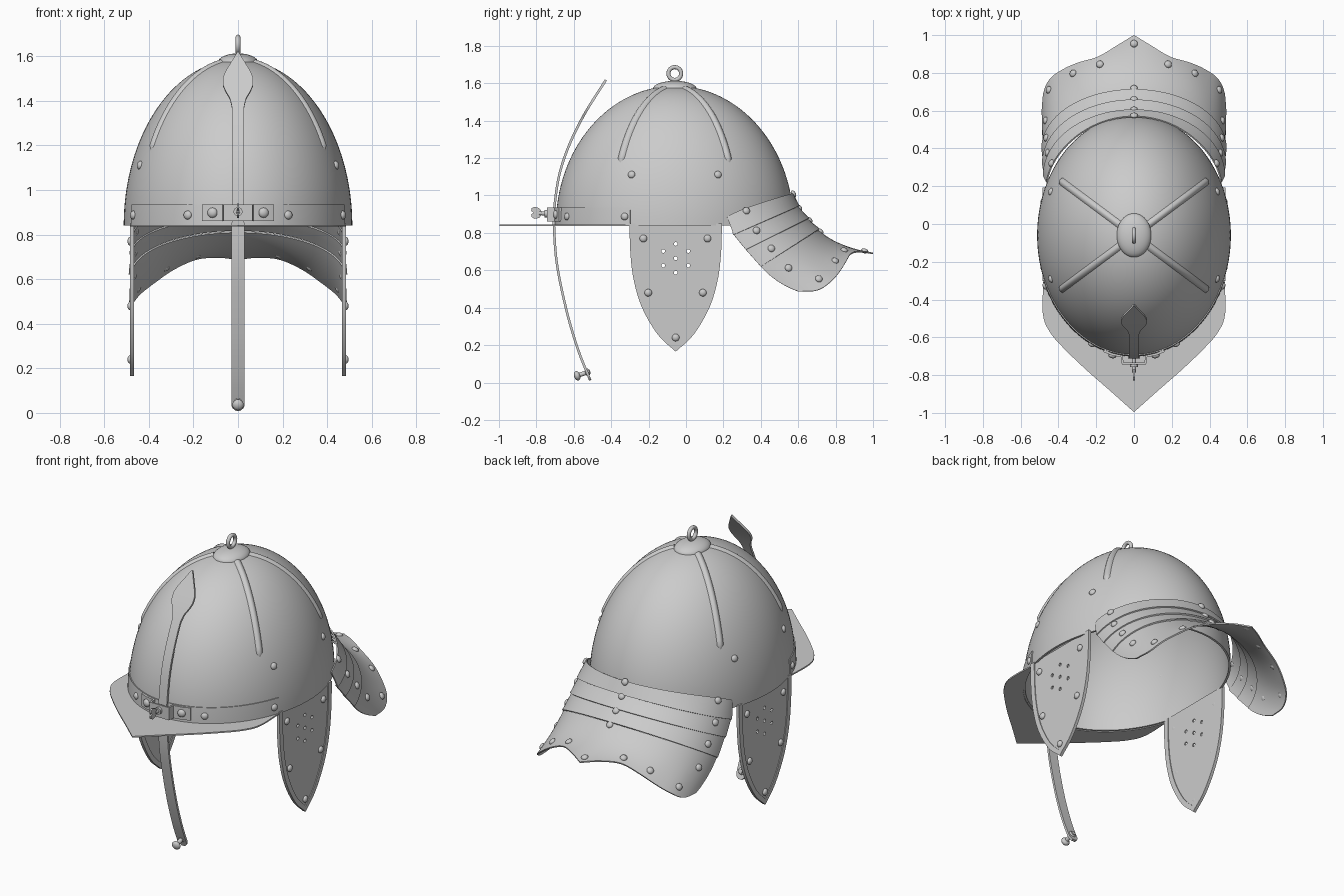
import bpy, bmesh
from math import sin, cos, pi, radians, sqrt
from mathutils import Vector as V, Matrix
from mathutils.bvhtree import BVHTree

if "Cube" in bpy.data.objects:
    bpy.data.objects.remove(bpy.data.objects["Cube"])

CY, RX, RY, Z0, H = -0.06, 0.507, 0.63, 0.84, 0.74   # skull ellipsoid


def new_obj(name, verts, faces, thick=0):
    me = bpy.data.meshes.new(name)
    me.from_pydata([tuple(v) for v in verts], [], faces)
    bm = bmesh.new()
    bm.from_mesh(me)
    bmesh.ops.remove_doubles(bm, verts=bm.verts, dist=1e-5)
    bmesh.ops.recalc_face_normals(bm, faces=bm.faces)
    bm.to_mesh(me)
    bm.free()
    ob = bpy.data.objects.new(name, me)
    bpy.context.collection.objects.link(ob)
    if thick:
        m = ob.modifiers.new("thickness", 'SOLIDIFY')
        m.thickness, m.offset = thick, 0
    return ob


def grid(name, rows, thick=0):
    n = len(rows[0])
    faces = [(r * n + c, r * n + c + 1, (r + 1) * n + c + 1, (r + 1) * n + c)
             for r in range(len(rows) - 1) for c in range(n - 1)]
    verts = [p for r in rows for p in r]
    return new_obj(name, verts, faces, thick), verts, faces


def smooth(pts, n):
    """n + 1 samples of a Catmull-Rom curve through pts."""
    p = [V(q) for q in pts]
    p = [2 * p[0] - p[1]] + p + [2 * p[-1] - p[-2]]
    out = []
    for k in range(n + 1):
        u = k / n * (len(pts) - 1)
        i = min(int(u), len(pts) - 2)
        t = u - i
        a, b, c, d = p[i:i + 4]
        out.append(0.5 * (2 * b + (c - a) * t + (2 * a - 5 * b + 4 * c - d) * t * t
                          + (3 * b - a - 3 * c + d) * t ** 3))
    return out


def plate(name, outline, x, thick):
    """Flat plate in the yz plane."""
    return new_obj(name, [(x, y, z) for y, z in outline], [list(range(len(outline)))], thick)


def skull(phi, e, off=0.0):
    n = V((cos(e) * cos(phi) / RX, cos(e) * sin(phi) / RY, sin(e) / H)).normalized()
    return V((RX * cos(e) * cos(phi), CY + RY * cos(e) * sin(phi), Z0 + H * sin(e))) + n * off, n


def elev(z):
    s = (z - Z0) / H
    return V((sqrt(1 - s * s), s)).angle_signed(V((1, 0)))


rivet_bm = bmesh.new()


def rivet(p, n, r=0.02):
    m = Matrix.Translation(p) @ V(n).to_track_quat('Z', 'Y').to_matrix().to_4x4() @ Matrix.Diagonal((1, 1, 0.65, 1))
    bmesh.ops.create_uvsphere(rivet_bm, u_segments=14, v_segments=8, radius=r, matrix=m)


# skull
grid("skull", [[skull(2 * pi * c / 96, pi / 2 * r / 32)[0] for c in range(97)] for r in range(33)], 0.012)

# raised ribs and upper rivets, four of each
for k, (sx, sy) in enumerate([(1, 1), (1, -1), (-1, 1), (-1, -1)]):
    phi = V((1, 0)).angle_signed(V((sx * cos(radians(31)), -sy * sin(radians(31)))))
    t = V((-RX * sin(phi), RY * cos(phi), 0)).normalized()
    rows = []
    for r in range(25):
        u = r / 24
        w = 0.021 * min(1, sqrt(max(0, 1 - ((u - 0.95) / 0.05) ** 2)) if u > 0.95 else 1)
        p, n = skull(phi, radians(80 - 53.5 * u), 0.004)
        rows.append([p + t * w * v / 4 + n * 0.013 * (1 - (v / 4) ** 2) * w / 0.021 for v in range(-4, 5)])
    grid(f"rib_{k}", rows)
    a = radians(23)
    phi = V((1, 0)).angle_signed(V((sx * cos(a), -sy * sin(a))))
    rivet(*skull(phi, elev(1.11), 0.006))

# crown boss and hanging ring
bm = bmesh.new()
bmesh.ops.create_uvsphere(bm, u_segments=40, v_segments=16, radius=1,
                          matrix=Matrix.Translation((0, CY, 1.57)) @ Matrix.Diagonal((0.092, 0.117, 0.043, 1)))
boss = new_obj("crown_boss", [], [])
bm.to_mesh(boss.data)
bm.free()
bpy.ops.mesh.primitive_torus_add(location=(0, CY, 1.652), rotation=(0, pi / 2, 0), major_radius=0.034,
                                 minor_radius=0.011, major_segments=32, minor_segments=12)
bpy.context.object.name = "hanging_ring"

# peak and its riveted band
arc = [radians(-158 + 136 * k / 64) for k in range(65)]
half = [(0.48, -0.29, 0), (0.482, -0.48, 0), (0.44, -0.58, 0), (0.36, -0.67, 0), (0.25, -0.775, 0), (0.13, -0.88, 0), (0, -0.996, 0)]
right = smooth(half, 32)
outer = [V((-p.x, p.y, 0)) for p in right] + right[-2::-1]
up = V((0, 0, Z0))
grid("peak", [[skull(a, 0, 0.006)[0] for a in arc], [p + up for p in outer]], 0.008)
grid("peak_band", [[skull(a, elev(z), 0.007)[0] for a in arc] for z in (0.84, 0.89, 0.935)], 0.009)
for x in (-0.46, -0.22, 0.22, 0.46):
    rivet(*skull(-V((x / RX, sqrt(1 - (x / RX) ** 2))).angle_signed(V((1, 0))), elev(0.887), 0.012))

# cheek plates: pierced plate, raised border, rivets
side = [(-0.302, 0.85), (-0.298, 0.7), (-0.28, 0.55), (-0.235, 0.4), (-0.15, 0.255), (-0.055, 0.165)]
left = [(p.x, p.y) for p in smooth(side, 24)]
edge = left + [(-0.11 - y, z) for y, z in left[-2::-1]]
cutters = []
for s, name in ((1, "right"), (-1, "left")):
    x = s * 0.476
    cheek = plate(f"{name}_cheek_plate", edge, x, 0.009)
    bm = bmesh.new()
    for k in range(7):
        a, r = k * pi / 3, 0.077 if k < 6 else 0
        bmesh.ops.create_cone(bm, cap_ends=True, segments=16, radius1=0.01, radius2=0.01, depth=0.1,
                              matrix=Matrix.Translation((x, -0.055 + r * sin(a), 0.664 + r * cos(a))) @ Matrix.Rotation(pi / 2, 4, 'Y'))
    cut = new_obj(f"{name}_hole_cutter", [], [])
    bm.to_mesh(cut.data)
    bm.free()
    cut.hide_render = True
    cutters.append(cut)
    m = cheek.modifiers.new("holes", 'BOOLEAN')
    m.object, m.operation, m.solver = cut, 'DIFFERENCE', 'EXACT'
    grid(f"{name}_cheek_border", [[(x, y, z) for y, z in edge],
         [(x, -0.055 + (y + 0.055) * 0.87, 0.85 + (z - 0.85) * 0.95) for y, z in edge]], 0.018)
    for y, z in ((-0.228, 0.77), (0.115, 0.77), (-0.202, 0.48), (0.09, 0.48), (-0.055, 0.24)):
        rivet(V((s * 0.483, y, z)), (s, 0, 0))

# neck guard: three narrow lames and a flared tail
N = 48
ths = [-pi / 2 + pi * k / N for k in range(N + 1)]


def arch(xs, ys, zs, yb, zb, p=1.0):
    return [V((xs * sin(t), ys + (yb - ys) * max(0, cos(t)) ** p, zs + (zb - zs) * max(0, cos(t)))) for t in ths]


lines = [arch(0.46, 0.22, 0.885, 0.568, 1.01, 1.25), arch(0.472, 0.255, 0.79, 0.597, 0.935),
         arch(0.477, 0.32, 0.71, 0.65, 0.87), arch(0.48, 0.4, 0.62, 0.705, 0.812)]
ctrl = arch(0.482, 0.48, 0.53, 0.81, 0.72)
rim = smooth([(0, 1, 0.69), (0.09, 0.945, 0.7), (0.19, 0.885, 0.69), (0.29, 0.855, 0.645), (0.37, 0.82, 0.59),
              (0.44, 0.77, 0.535), (0.475, 0.7, 0.492), (0.485, 0.6, 0.487)], N // 2)
rim = [V((-p.x, p.y, p.z)) for p in rim[::-1]] + rim[1:]
out = [V((0.6 * sin(t), 0.6 * cos(t), 0.7 * cos(t))) for t in ths]
nv, nf = [], []
for i in range(4):
    rows = []
    for r in range(13 if i == 3 else 5):
        u = r / 12 if i == 3 else -0.12 + 1.12 * r / 4
        if i == 3:
            rows.append([a * (1 - u) ** 2 + b * 2 * u * (1 - u) + c * u * u
                         for a, b, c in zip(lines[3], ctrl, rim)])
        else:
            u = u if i else r / 4
            rows.append([a.lerp(b, u) + o * 0.011 * max(u, 0) for a, b, o in zip(lines[i], lines[i + 1], out)])
    _, v, f = grid("neck_tail" if i == 3 else f"neck_lame_{i}", rows, 0.008)
    nf += [[q + len(nv) for q in face] for face in f]
    nv += v
tree = BVHTree.FromPolygons(nv, nf)
spots = [(0, 0.56, 1.0), (0, 0.6, 0.93), (0, 0.66, 0.87), (0, 0.72, 0.81), (0, 0.955, 0.705)]
for s in (1, -1):
    spots += [(s * x, y, z) for x, y, z in [(0.43, 0.32, 0.915), (0.45, 0.375, 0.81), (0.46, 0.455, 0.715),
              (0.475, 0.55, 0.615), (0.435, 0.705, 0.545), (0.31, 0.79, 0.635), (0.18, 0.845, 0.705)]]
for q in spots:
    p, n, _, _ = tree.find_nearest(V(q))
    n = n if n.dot(p - V((0, 0.3, 0.3))) > 0 else -n
    rivet(p + n * 0.005, n)

# sliding nose bar with leaf-shaped tip
path = smooth([(0, -0.512, 0.012), (0, -0.575, 0.17), (0, -0.635, 0.37), (0, -0.688, 0.62), (0, -0.705, 0.82),
               (0, -0.702, 0.95), (0, -0.675, 1.12), (0, -0.62, 1.28), (0, -0.54, 1.44), (0, -0.428, 1.618)], 110)
leaf = [(1.37, 0.027), (1.41, 0.036), (1.44, 0.055), (1.47, 0.068), (1.5, 0.068), (1.53, 0.056), (1.58, 0.025), (1.62, 0.001)]


def bar_width(z):
    if z < 0.04:
        return 0.03 * sqrt(max(0.1, 1 - ((0.04 - z) / 0.03) ** 2))
    for (a, wa), (b, wb) in zip(leaf, leaf[1:]):
        if a <= z <= b:
            return wa + (wb - wa) * (z - a) / (b - a)
    return 0.03 if z < 0.85 else 0.027


grid("nose_bar", [[p + V((k * bar_width(p.z), 0, 0)) for k in (-1, 0, 1)] for p in path], 0.013)

# strap bracket with its rivets
strap = [(-0.16, -0.672), (-0.115, -0.69), (-0.064, -0.7), (-0.06, -0.738), (0.06, -0.738), (0.064, -0.7), (0.115, -0.69), (0.16, -0.672)]
grid("nose_bar_bracket", [[(x, y, z) for x, y in strap] for z in (0.86, 0.935)], 0.013)
for s in (1, -1):
    rivet(V((s * 0.115, -0.696, 0.898)), (s * 0.25, -1, 0), 0.023)


def pin(name, a, b, r):
    a, b = V(a), V(b)
    bpy.ops.mesh.primitive_cylinder_add(vertices=20, radius=r, depth=(b - a).length, location=(a + b) / 2,
                                        rotation=(b - a).to_track_quat('Z', 'Y').to_euler())
    bpy.context.object.name = name


# wing screw and lower knob
pin("screw_shank", (0, -0.785, 0.905), (0, -0.7, 0.9), 0.01)
pin("screw_collar", (0, -0.757, 0.903), (0, -0.738, 0.903), 0.02)
wing = [(-0.77, 0.9), (-0.785, 0.88), (-0.81, 0.875), (-0.825, 0.885), (-0.828, 0.898), (-0.815, 0.908),
        (-0.828, 0.918), (-0.825, 0.932), (-0.81, 0.94), (-0.785, 0.932), (-0.77, 0.913)]
plate("screw_wing", wing, 0, 0.01)
pin("knob_shank", (0, -0.58, 0.037), (0, -0.512, 0.06), 0.012)
rivet(V((0, -0.582, 0.036)), (0, -1, -0.3), 0.026)
rivet(V((0, -0.527, 0.055)), (0, -1, -0.3), 0.022)

# rivets in one object
rivets = new_obj("rivets", [], [])
rivet_bm.to_mesh(rivets.data)
rivet_bm.free()

# bake modifiers, drop cutters, smooth shading with sharp edges
bpy.ops.object.select_all(action='DESELECT')
for ob in bpy.context.scene.objects:
    ob.select_set(ob not in cutters)
bpy.context.view_layer.objects.active = rivets
bpy.ops.object.convert(target='MESH')
for c in cutters:
    bpy.data.objects.remove(c)
bpy.ops.object.shade_smooth_by_angle(angle=radians(35))
